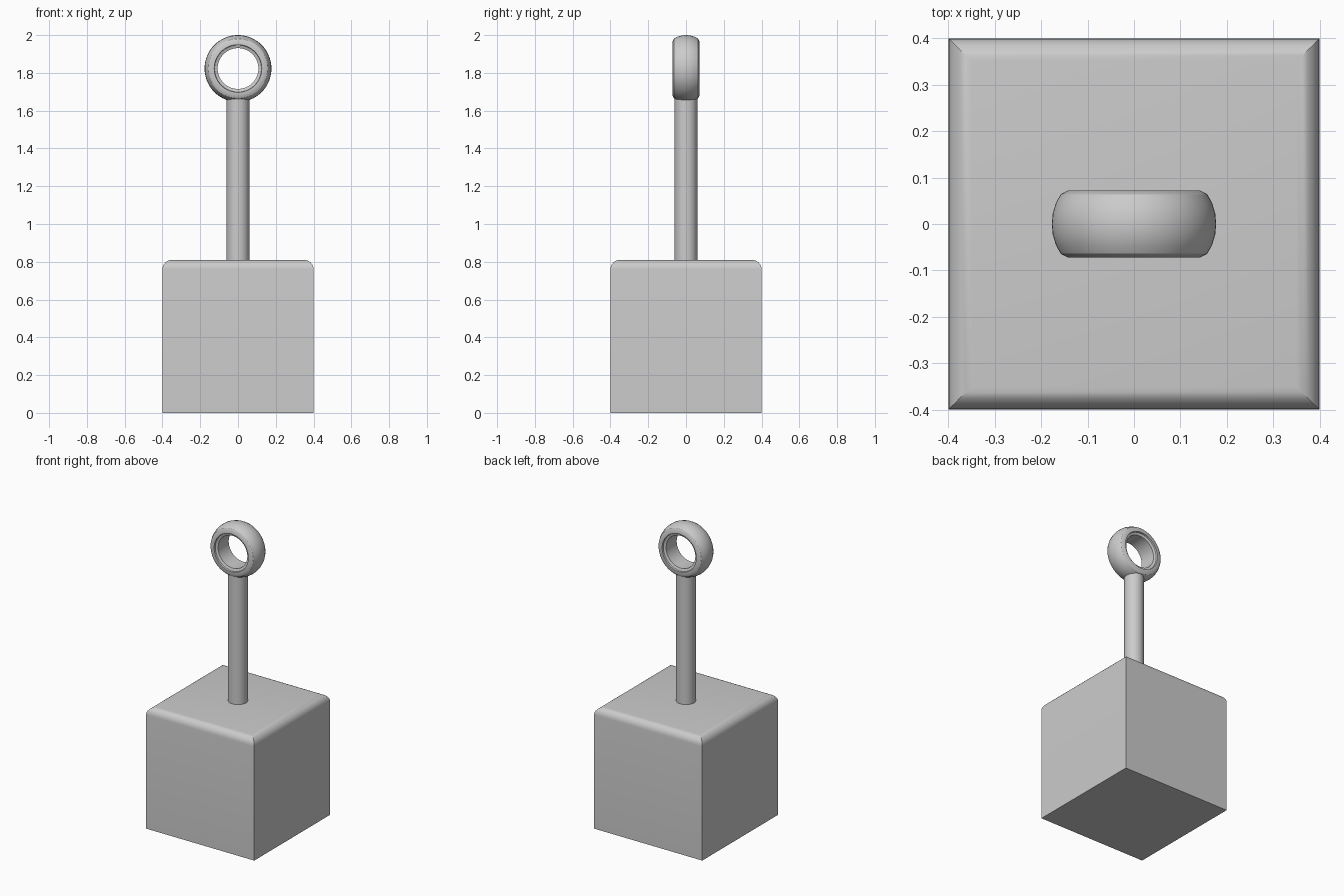
import bpy, bmesh, math
from mathutils import Matrix, Vector

if "Cube" in bpy.data.objects:
    bpy.data.objects.remove(bpy.data.objects["Cube"], do_unlink=True)

GREY = (0.6, 0.6, 0.6, 1.0)
grey = bpy.data.materials.new("light_grey")
grey.use_nodes = True
grey.diffuse_color = GREY
grey.node_tree.nodes["Principled BSDF"].inputs["Base Color"].default_value = GREY


def finish(name, bm, angle=30):
    """Turn a bmesh into a smooth-shaded object with sharp edges kept."""
    bmesh.ops.recalc_face_normals(bm, faces=bm.faces)
    mesh = bpy.data.meshes.new(name)
    bm.to_mesh(mesh)
    bm.free()
    mesh.materials.append(grey)
    obj = bpy.data.objects.new(name, mesh)
    bpy.context.collection.objects.link(obj)
    bpy.ops.object.select_all(action='DESELECT')
    obj.select_set(True)
    bpy.context.view_layer.objects.active = obj
    bpy.ops.object.shade_smooth_by_angle(angle=math.radians(angle))
    return obj


# Block: sharp sides, rounded upper edges that mitre at the corners
SIDE, HEIGHT = 0.8, 0.81
bm = bmesh.new()
bmesh.ops.create_cube(bm, size=1, matrix=Matrix.Translation((0, 0, HEIGHT / 2))
                      @ Matrix.Diagonal((SIDE, SIDE, HEIGHT, 1)))
top_edges = [e for e in bm.edges if all(v.co.z > HEIGHT / 2 for v in e.verts)]
bmesh.ops.bevel(bm, geom=top_edges, offset=0.05, segments=6, profile=0.5,
                affect='EDGES')
finish("block", bm)

# Rod: plain cylinder running from the block into the ring
ROD_BOTTOM, ROD_TOP = 0.78, 1.69
bm = bmesh.new()
bmesh.ops.create_cone(bm, cap_ends=True, segments=48, radius1=0.06, radius2=0.06,
                      depth=ROD_TOP - ROD_BOTTOM,
                      matrix=Matrix.Translation((0, 0, (ROD_TOP + ROD_BOTTOM) / 2)))
finish("rod", bm)

# Ring: half profile (radius, y) mirrored, then spun about the y axis
CENTRE = Vector((0, 0, 1.823))
half = [(0.108, 0.056), (0.124, 0.062), (0.126, 0.072), (0.143, 0.072),
        (0.158, 0.064), (0.168, 0.046), (0.175, 0.023)]
profile = half + [(0.177, 0)] + [(r, -y) for r, y in reversed(half)]
bm = bmesh.new()
verts = [bm.verts.new(CENTRE + Vector((r, y, 0))) for r, y in profile]
edges = [bm.edges.new((a, b)) for a, b in zip(verts, verts[1:] + verts[:1])]
bmesh.ops.spin(bm, geom=verts + edges, cent=CENTRE, axis=(0, 1, 0),
               angle=math.tau, steps=64, use_merge=True)
bmesh.ops.remove_doubles(bm, verts=bm.verts, dist=0.0001)
finish("ring", bm)
